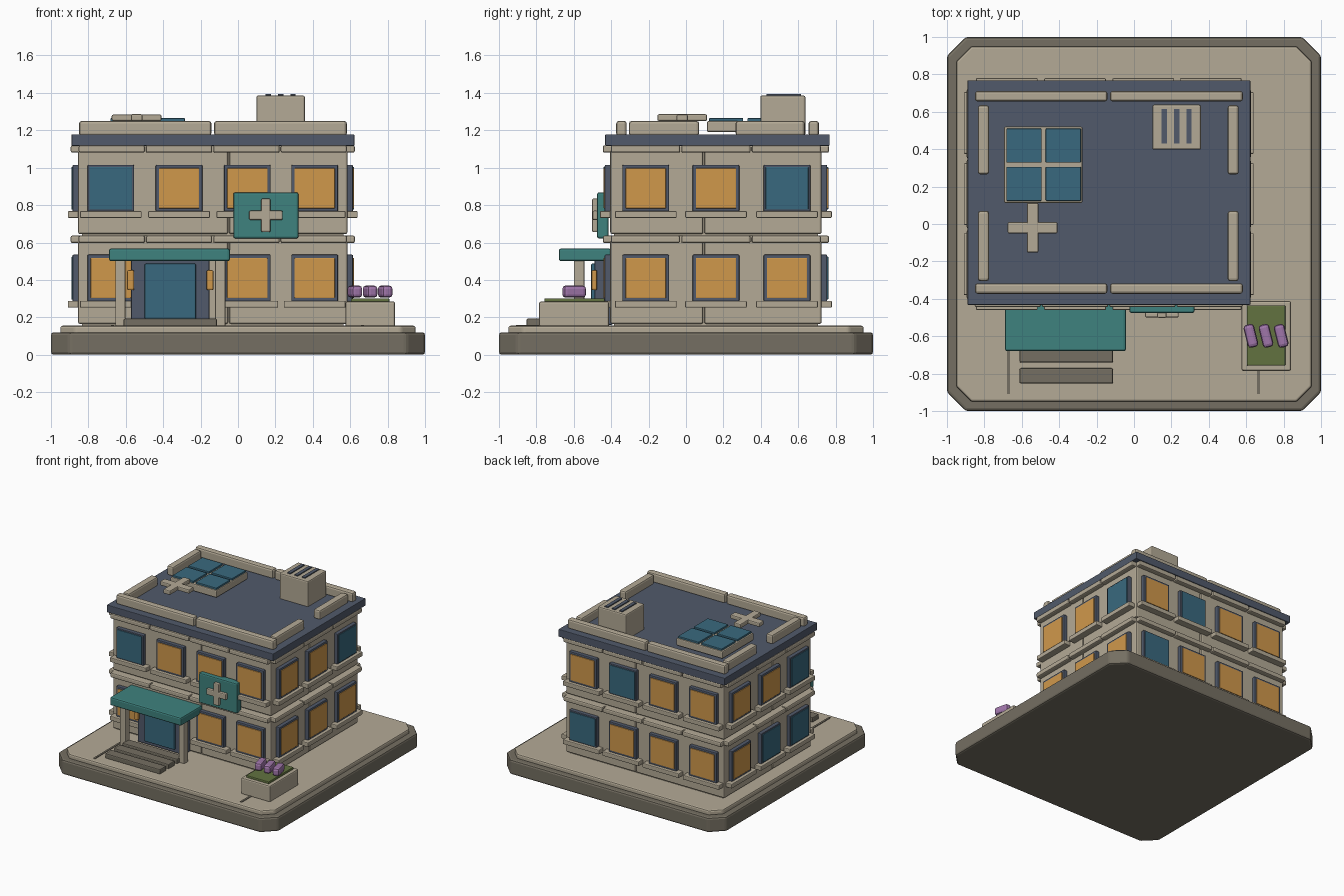
import bpy, bmesh, math

old = bpy.data.objects.get("Cube")
if old:
    bpy.data.objects.remove(old, do_unlink=True)


def material(name, rgb):
    linear = [((c / 255 + 0.055) / 1.055) ** 2.4 for c in rgb] + [1.0]
    m = bpy.data.materials.new(name)
    m.use_nodes = True
    m.diffuse_color = linear
    m.node_tree.nodes["Principled BSDF"].inputs["Base Color"].default_value = linear
    return m


STONE = material("warm stone", (180, 170, 150))
DARK = material("dark stone", (117, 111, 98))
SLATE = material("slate", (81, 90, 107))
GLASS = material("blue glass", (57, 105, 126))
TEAL = material("teal", (62, 130, 126))
AMBER = material("lit amber", (208, 152, 75))
GREEN = material("moss green", (98, 114, 64))
PURPLE = material("flower purple", (160, 118, 170))


def box(name, xs, ys, zs, mat, bevel=0.008, corner=0.0, turn=0.0):
    """Bevelled block between three ranges, optionally with cut corners."""
    bm = bmesh.new()
    bmesh.ops.create_cube(bm, size=1)
    for v in bm.verts:
        for i, r in enumerate((xs, ys, zs)):
            v.co[i] *= r[1] - r[0]
    if corner:
        upright = [e for e in bm.edges
                   if abs(e.verts[0].co.z - e.verts[1].co.z) > 0.01]
        bmesh.ops.bevel(bm, geom=upright, offset=corner, segments=1,
                        affect='EDGES', profile=0.5)
    mesh = bpy.data.meshes.new(name)
    bm.to_mesh(mesh)
    bm.free()
    mesh.materials.append(mat)
    ob = bpy.data.objects.new(name, mesh)
    ob.location = [(r[0] + r[1]) / 2 for r in (xs, ys, zs)]
    ob.rotation_euler.z = turn
    bpy.context.collection.objects.link(ob)
    if bevel:
        mod = ob.modifiers.new("soft edges", 'BEVEL')
        mod.width = bevel
        mod.segments = 2
    return ob


def span(centre, size):
    return (centre - size / 2, centre + size / 2)


# Wall planes of the building
X0, X1, Y0, Y1 = -0.855, 0.585, -0.405, 0.725


def on_wall(name, side, us, zs, depth, mat, bevel=0.006):
    """Block standing out from one wall; us runs along the wall."""
    inner = -0.02
    if side == "front":
        box(name, us, (Y0 - depth, Y0 - inner), zs, mat, bevel)
    elif side == "back":
        box(name, us, (Y1 + inner, Y1 + depth), zs, mat, bevel)
    elif side == "left":
        box(name, (X1 + inner, X1 + depth), us, zs, mat, bevel)
    else:
        box(name, (X0 - depth, X0 - inner), us, zs, mat, bevel)


# Ground slabs and paving joints
box("base_slab", (-1, 1), (-1, 1), (0, 0.12), DARK, 0.015, 0.1)
box("paving", (-0.95, 0.95), (-0.95, 0.95), (0.11, 0.155), STONE, 0.012, 0.08)
for x in (-0.67, 0.665):
    box("paving_joint", span(x, 0.016), (-0.91, -0.5), (0.15, 0.16), DARK, 0)

# Wall blocks, four to a floor
box("wall_core", (X0 + 0.02, X1 - 0.02), (Y0 + 0.02, Y1 - 0.02), (0.15, 1.13), STONE, 0)
for floor, zs in (("lower", (0.165, 0.637)), ("upper", (0.645, 1.12))):
    for xs in ((X0, -0.053), (-0.047, X1)):
        for ys in ((Y0, 0.092), (0.098, Y1)):
            box(floor + "_wall_block", xs, ys, zs, STONE, 0.01)

# Windows, with sills and cornice rails on every wall
WIDE = (-0.68, -0.315, 0.05, 0.41)
DEEP = (-0.215, 0.16, 0.54)
# o = lit, b = dark glass, . = none; listed towards +x or +y
WINDOWS = {
    "front": (WIDE, "o.oo", "booo"),
    "back": (WIDE, "ooob", "oobo"),
    "left": (DEEP, "ooo", "oob"),
    "right": (DEEP, "bbo", "boo"),
}
for side, (places, lower, upper) in WINDOWS.items():
    for row, zc in ((lower, 0.41), (upper, 0.89)):
        for u, kind in zip(places, row):
            if kind == ".":
                continue
            on_wall("window_frame", side, span(u, 0.25), span(zc, 0.25), 0.03, SLATE)
            size = 0.215 if kind == "o" else 0.228
            on_wall("window_pane", side, span(u, size), span(zc, size), 0.036,
                    AMBER if kind == "o" else GLASS, 0.003)
            on_wall("window_sill", side, span(u, 0.33), span(zc - 0.14, 0.037), 0.055, STONE)
    start, end = (X0, X1) if len(places) == 4 else (Y0, Y1)
    step = (end - start) / len(places)
    for top in (0.637, 1.12):
        for i in range(len(places)):
            a = start + i * step
            on_wall("cornice_rail", side, (a + 0.003, a + step - 0.003),
                    (top - 0.04, top), 0.04, STONE, 0.01)

# Roof slab and parapets
box("roof_slab", (-0.89, 0.622), (-0.432, 0.768), (1.117, 1.178), SLATE, 0.004)
for y in (-0.345, 0.683):
    for xs in ((-0.85, -0.142), (-0.128, 0.582)):
        box("parapet_long", xs, span(y, 0.056), (1.17, 1.25), STONE, 0.014)
for x in (-0.805, 0.53):
    for ys in ((-0.305, 0.07), (0.265, 0.635)):
        box("parapet_short", span(x, 0.06), ys, (1.17, 1.25), STONE, 0.014)

# Skylight
box("skylight_frame", (-0.695, -0.275), (0.113, 0.52), (1.19, 1.25), STONE)
for x in (-0.588, -0.378):
    for y in (0.215, 0.419):
        box("skylight_pane", span(x, 0.188), span(y, 0.182), (1.24, 1.265), GLASS, 0.004)

# Roof vent with slots
box("roof_vent", (0.098, 0.358), (0.397, 0.638), (1.17, 1.386), STONE, 0.01)
for x in (0.162, 0.228, 0.294):
    box("vent_slot", span(x, 0.028), (0.43, 0.615), (1.38, 1.394), SLATE, 0)

# Roof cross
box("roof_cross_bar", span(-0.542, 0.266), span(-0.02, 0.062), (1.25, 1.284), STONE)
box("roof_cross_post", span(-0.542, 0.062), span(-0.02, 0.266), (1.25, 1.286), STONE)

# Wall sign
box("sign_board", (-0.025, 0.323), (-0.475, -0.415), (0.622, 0.868), TEAL, 0.01)
box("sign_cross_bar", span(0.149, 0.18), (-0.5, -0.47), span(0.745, 0.05), STONE)
box("sign_cross_post", span(0.149, 0.05), (-0.502, -0.47), span(0.745, 0.18), STONE)

# Entrance
DOOR = -0.362
box("door_surround", span(DOOR, 0.42), (-0.488, -0.39), (0.16, 0.51), SLATE)
box("door", span(DOOR, 0.275), (-0.508, -0.47), (0.19, 0.487), GLASS)
for s in (-1, 1):
    box("door_lamp", span(DOOR + s * 0.212, 0.038), (-0.506, -0.475), (0.345, 0.452), AMBER)
    box("canopy_post", span(DOOR + s * 0.267, 0.054), span(-0.572, 0.056), (0.15, 0.51), STONE)
box("canopy", (-0.69, -0.043), (-0.68, -0.4), (0.5, 0.568), TEAL, 0.012)
for y in (-0.812, -0.7, -0.588):
    box("entrance_step", span(DOOR, 0.5), span(y, 0.082), (0.15, 0.193), DARK)

# Planter with flowers
box("planter", (0.575, 0.84), (-0.785, -0.412), (0.15, 0.285), STONE, 0.01)
box("planter_moss", (0.603, 0.81), (-0.757, -0.435), (0.27, 0.302), GREEN, 0.006)
for x in (0.625, 0.706, 0.787):
    box("flower", span(x, 0.058), span(-0.598, 0.125), (0.305, 0.37), PURPLE,
        0.018, turn=math.radians(14))
